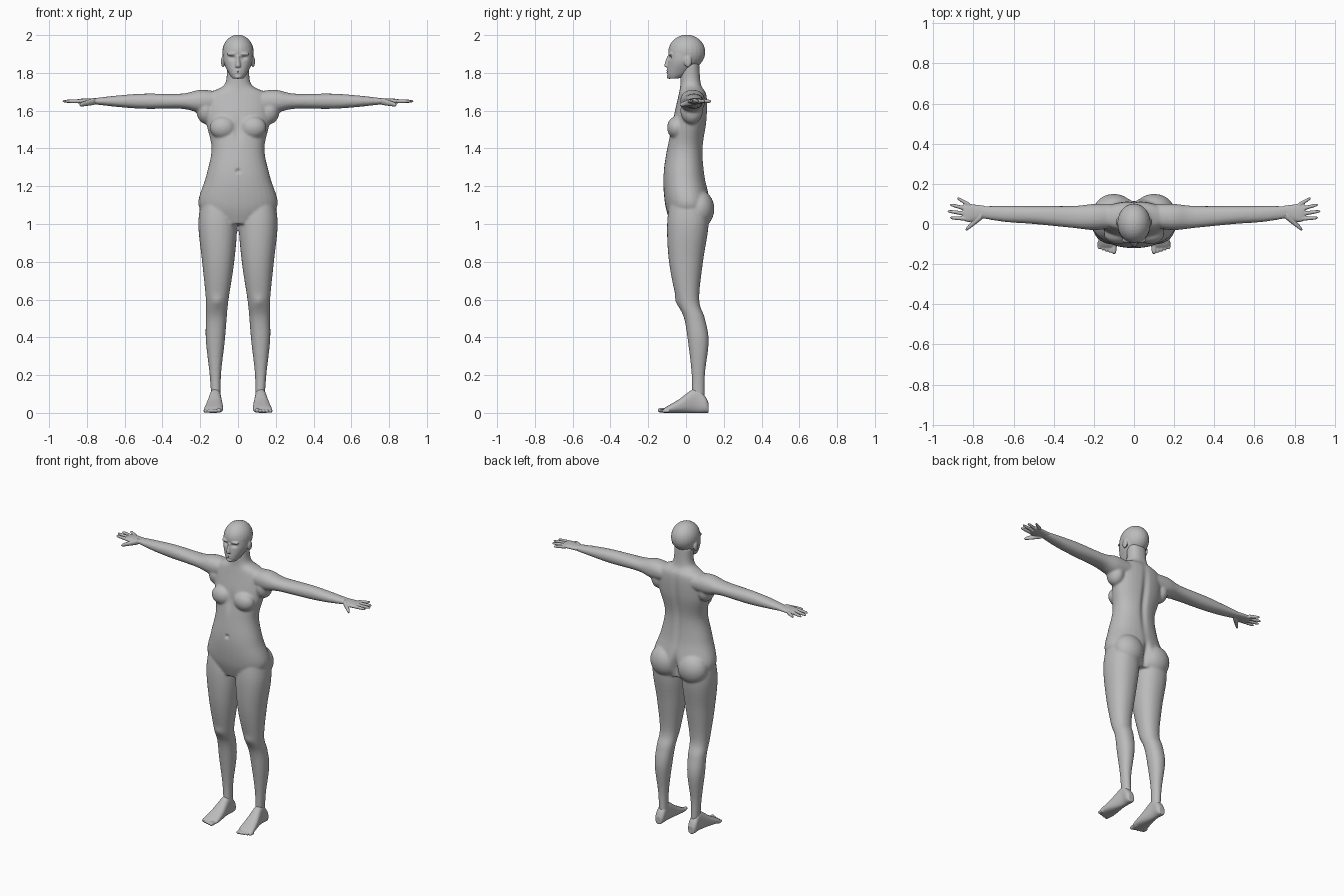
import bpy, bmesh, math
from mathutils import Vector

cube = bpy.data.objects.get("Cube")
if cube:
    bpy.data.objects.remove(cube, do_unlink=True)

skin = bpy.data.materials.new("plain grey")
skin.use_nodes = True
skin.diffuse_color = (0.5, 0.5, 0.5, 1)
skin.node_tree.nodes["Principled BSDF"].inputs["Base Color"].default_value = skin.diffuse_color

ARM_HEIGHT = 1.65
# Each loft row is: position along the axis, then low/high limits on the two other axes
AXES = {"x": (0, 1, 2), "y": (1, 0, 2), "z": (2, 0, 1)}


def spline(rows, steps):
    """Smoothly interpolate between cross-section rows."""
    last = len(rows) - 1
    for index in range(last):
        before, start, end, after = (rows[min(max(k, 0), last)] for k in range(index - 1, index + 3))
        for step in range(steps):
            t = step / steps
            yield [q + t / 2 * (r - p + t * (2 * p - 5 * q + 4 * r - w + t * (3 * (q - r) + w - p)))
                   for p, q, r, w in zip(before, start, end, after)]
    yield rows[last]


def loft(bm, axis, rows, side=1, power=2.2, sides=32, steps=6):
    """Closed tube of rounded cross-sections; side -1 mirrors it in x."""
    main, across, depth = AXES[axis]
    rings = []
    for position, low_u, high_u, low_v, high_v in spline(rows, steps):
        ring = []
        for k in range(sides):
            angle = math.tau * k / sides
            cosine, sine = (math.copysign(abs(f) ** (2 / power), f)
                            for f in (math.cos(angle), math.sin(angle)))
            point = Vector()
            point[main] = position
            point[across] = (low_u + high_u + cosine * (high_u - low_u)) / 2
            point[depth] = (low_v + high_v + sine * (high_v - low_v)) / 2
            point.x *= side
            ring.append(bm.verts.new(point))
        rings.append(ring)
    faces = [bm.faces.new(rings[0]), bm.faces.new(reversed(rings[-1]))]
    for lower, upper in zip(rings, rings[1:]):
        for k in range(sides):
            n = (k + 1) % sides
            faces.append(bm.faces.new((lower[k], upper[k], upper[n], lower[n])))
    bmesh.ops.recalc_face_normals(bm, faces=faces)


def column(bm, rows):
    """Upright symmetric loft: height, half width, front, back."""
    loft(bm, "z", [(height, -width, width, front, back) for height, width, front, back in rows])


def reach_out(bm, rows, side):
    """Level loft at arm height: x, front, back, half thickness."""
    loft(bm, "x", [(x, front, back, ARM_HEIGHT - thick, ARM_HEIGHT + thick)
                   for x, front, back, thick in rows], side)


def digit(bm, axis, start, end, base_radius, tip_radius, side):
    """Tapered finger or toe with a rounded tip."""
    start, end = Vector(start), Vector(end)
    main, across, depth = AXES[axis]
    rows = []
    for k in range(9):
        t = 1 - (1 - k / 9) ** 2
        point = start.lerp(end, t)
        radius = (base_radius + (tip_radius - base_radius) * t) * math.sqrt(1 - t ** 12)
        rows.append((point[main], point[across] - radius, point[across] + radius,
                     point[depth] - radius, point[depth] + radius))
    loft(bm, axis, rows, side, power=2, sides=12, steps=1)


def blob(bm, center, radii):
    """Ellipsoid."""
    made = bmesh.ops.create_uvsphere(bm, u_segments=24, v_segments=16, radius=1)
    for vert in made["verts"]:
        vert.co = Vector(center) + Vector(a * b for a, b in zip(vert.co, radii))


def sculpt(mesh, center, radii, push):
    """Soft push along y on the surface around a point."""
    for vert in mesh.vertices:
        distance = sum(((a - b) / r) ** 2 for a, b, r in zip(vert.co, center, radii))
        vert.co.y += push * math.exp(-distance)


def fuse(name, bm, voxel, smoothing):
    """Merge overlapping shells into one smooth skin."""
    raw = bpy.data.meshes.new(name)
    bm.to_mesh(raw)
    bm.free()
    obj = bpy.data.objects.new(name, raw)
    bpy.context.collection.objects.link(obj)
    remesh = obj.modifiers.new("Remesh", "REMESH")
    remesh.mode, remesh.voxel_size = "VOXEL", voxel
    smooth = obj.modifiers.new("Smooth", "SMOOTH")
    smooth.factor, smooth.iterations = 0.5, smoothing
    graph = bpy.context.evaluated_depsgraph_get()
    mesh = bpy.data.meshes.new_from_object(obj.evaluated_get(graph))
    obj.modifiers.clear()
    obj.data = mesh
    bpy.data.meshes.remove(raw)
    mesh.name = name
    mesh.materials.clear()
    mesh.materials.append(skin)
    mesh.polygons.foreach_set("use_smooth", [True] * len(mesh.polygons))
    return mesh


# Torso with neck
bm = bmesh.new()
column(bm, [(1, .13, -.08, .1), (1.1, .21, -.11, .13), (1.25, .17, -.12, .1),
            (1.4, .14, -.1, .09), (1.55, .17, -.07, .11), (1.68, .16, -.04, .11),
            (1.74, .07, -.03, .08), (1.85, .06, -.03, .07)])

for side in (1, -1):
    # Buttocks, chest and armpit
    blob(bm, (.1 * side, .07, 1.08), (.1, .08, .1))
    blob(bm, (.08 * side, -.05, 1.51), (.07, .05, .06))
    blob(bm, (.17 * side, .03, 1.6), (.05, .06, .07))
    # Legs
    loft(bm, "z", [(1.15, .03, .19, -.08, .11), (1, .005, .21, -.1, .12), (.8, .02, .19, -.09, .09),
                   (.6, .05, .17, -.05, .07), (.5, .06, .17, -.01, .1), (.38, .07, .17, .01, .12),
                   (.2, .09, .15, .03, .1), (.05, .09, .14, .03, .1)], side)
    # Arms
    reach_out(bm, [(.1, -.02, .1, .05), (.2, -.03, .1, .06), (.3, -.02, .09, .04),
                   (.5, 0, .09, .04), (.64, .01, .09, .03), (.77, .03, .09, .015)], side)

body = fuse("body", bm, .007, 6)
# Navel, spine groove, buttock cleft and chest valley
sculpt(body, (0, -.12, 1.28), (.01, .05, .01), .014)
sculpt(body, (0, .11, 1.45), (.02, .06, .2), -.014)
sculpt(body, (0, .13, 1.07), (.02, .07, .07), -.03)
sculpt(body, (0, -.1, 1.5), (.02, .05, .06), .01)
for side in (1, -1):
    # Kneecaps
    sculpt(body, (.11 * side, -.05, .59), (.03, .04, .03), -.008)

# Head: cranium, jaw, nose, lips, chin, brows and ears
bm = bmesh.new()
blob(bm, (0, .004, 1.91), (.083, .098, .092))
column(bm, [(1.77, .03, -.09, -.04), (1.8, .05, -.1, .02), (1.86, .077, -.095, .07), (1.92, .08, -.09, .09)])
column(bm, [(1.83, .015, -.11, -.07), (1.84, .015, -.115, -.07), (1.89, .008, -.1, -.07)])
blob(bm, (0, -.095, 1.807), (.02, .01, .01))
blob(bm, (0, -.088, 1.78), (.02, .015, .012))
for side in (1, -1):
    blob(bm, (.03 * side, -.08, 1.9), (.03, .015, .01))
    blob(bm, (.08 * side, .01, 1.86), (.01, .02, .03))
head = fuse("head", bm, .004, 4)
# Mouth line and eye sockets
sculpt(head, (0, -.1, 1.807), (.02, .02, .003), .006)
for side in (1, -1):
    sculpt(head, (.03 * side, -.09, 1.88), (.016, .03, .01), .012)

for label, side in (("left", 1), ("right", -1)):
    # Hand: palm, four fingers and thumb
    bm = bmesh.new()
    reach_out(bm, [(.74, .03, .09, .016), (.82, .01, .1, .014), (.85, .02, .1, .01)], side)
    for k in range(4):
        digit(bm, "x", (.82, .095 - .023 * k, ARM_HEIGHT),
              (.93 - .012 * (k - 2) ** 2, .13 - .033 * k, ARM_HEIGHT), .012, .008, side)
    digit(bm, "x", (.76, .04, ARM_HEIGHT), (.84, -.03, ARM_HEIGHT - .02), .02, .011, side)
    fuse(label + "_hand", bm, .0035, 3)

    # Foot: heel to ball, then five toes
    bm = bmesh.new()
    profile = [(.12, .1, .14, .05), (.1, .09, .15, .09), (.05, .09, .15, .13),
               (-.04, .08, .17, .07), (-.1, .08, .18, .035), (-.12, .09, .17, .02)]
    loft(bm, "y", [(y, inner, outer, 0, top) for y, inner, outer, top in profile], side, power=2.4)
    for k in range(5):
        size = .011 if k else .014
        x = .1 + .018 * k
        digit(bm, "y", (x, -.09, size), (x, -.15 + .006 * k, size), size, size * .85, side)
    fuse(label + "_foot", bm, .0035, 3)
